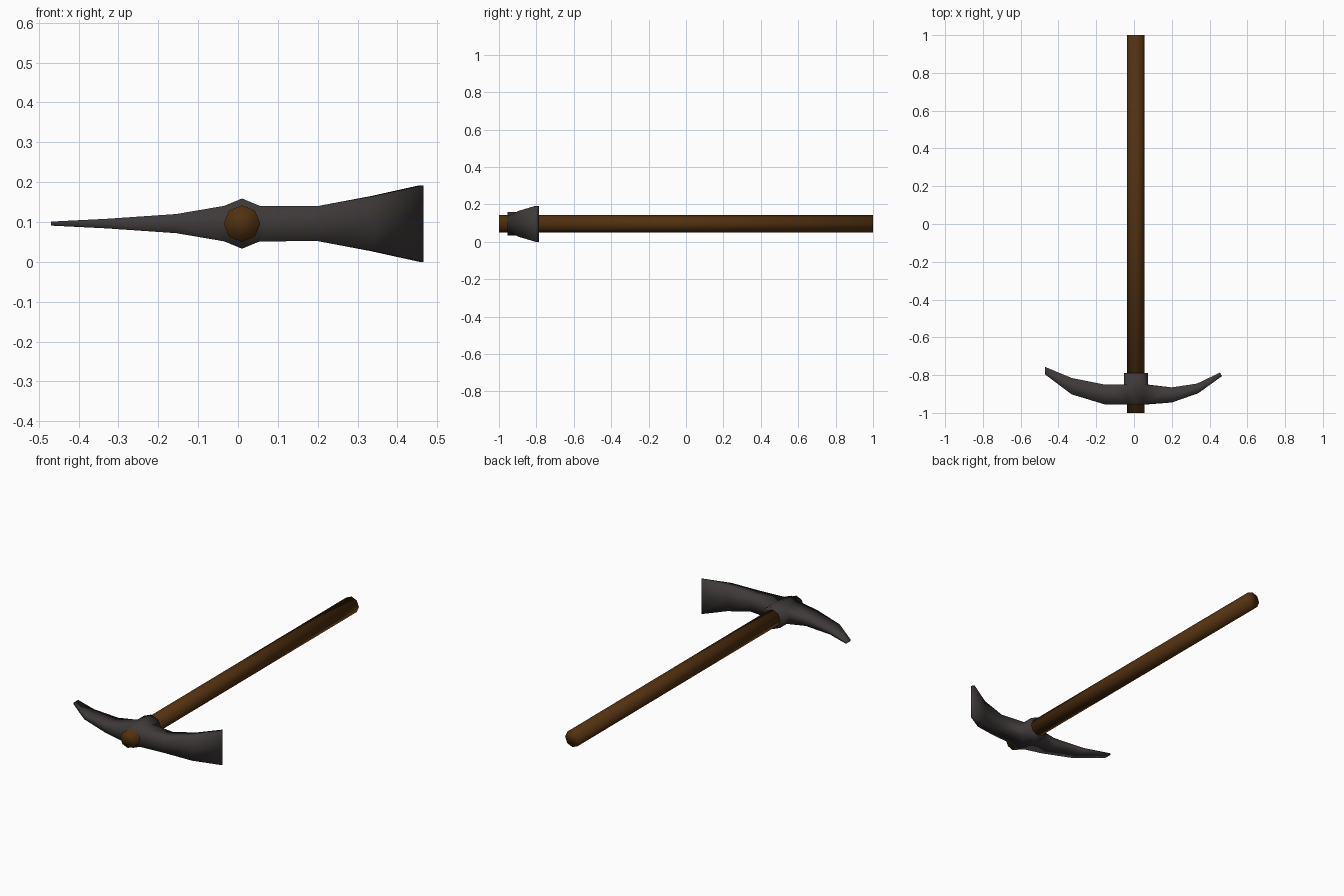
import bpy, bmesh, math

if "Cube" in bpy.data.objects:
    bpy.data.objects.remove(bpy.data.objects["Cube"])

CX, CZ = 0.01, 0.096   # handle axis


def material(name, rgb):
    m = bpy.data.materials.new(name)
    m.diffuse_color = (*rgb, 1)
    m.use_nodes = True
    m.node_tree.nodes["Principled BSDF"].inputs["Base Color"].default_value = m.diffuse_color
    return m


def finish(bm, name, mat):
    bmesh.ops.recalc_face_normals(bm, faces=bm.faces)
    me = bpy.data.meshes.new(name)
    bm.to_mesh(me)
    bm.free()
    for p in me.polygons:
        p.use_smooth = True
    me.materials.append(mat)
    ob = bpy.data.objects.new(name, me)
    bpy.context.collection.objects.link(ob)


def ring(bm, y, r, n=8):
    step = math.tau / n
    return [bm.verts.new((CX + r * math.cos(k * step), y, CZ + r * math.sin(k * step)))
            for k in range(n)]


def bridge(bm, a, b, skip=()):
    n = len(a)
    for k in range(n):
        if k not in skip:
            bm.faces.new((a[k], a[(k + 1) % n], b[(k + 1) % n], b[k]))


wood = material("brown wood", (0.085, 0.03, 0.005))
iron = material("dark iron", (0.05, 0.042, 0.042))

# Handle: long eight-sided shaft
bm = bmesh.new()
a, b = ring(bm, -1, 0.046), ring(bm, 1, 0.046)
bridge(bm, a, b)
bm.faces.new(a)
bm.faces.new(b)
finish(bm, "handle", wood)

# Head: octagonal collar with openings on both sides for the arms
bm = bmesh.new()
front, mid, back = (ring(bm, y, 0.063) for y in (-0.955, -0.85, -0.79))
bridge(bm, front, mid, skip=(7, 0, 3, 4))
bridge(bm, mid, back)
bm.faces.new(front)
bm.faces.new(back)

# Arm sections: x at front, y at front, x at back, y at back, half height
blade = [(0.2, -0.945, 0.2, -0.865, 0.044),
         (0.34, -0.896, 0.333, -0.845, 0.069),
         (0.466, -0.805, 0.455, -0.787, 0.096)]
spike = [(-0.155, -0.955, -0.155, -0.85, 0.024),
         (-0.33, -0.902, -0.33, -0.815, 0.012),
         (-0.47, -0.797, -0.47, -0.757, 0.005)]
for sections, ks in ((blade, (7, 0, 1)), (spike, (5, 4, 3))):
    loop = [front[k] for k in ks] + [mid[k] for k in reversed(ks)]
    for xf, yf, xb, yb, h in sections:
        new = [bm.verts.new((xf, yf, CZ + s * h)) for s in (-1, 0, 1)]
        new += [bm.verts.new((xb, yb, CZ + s * h)) for s in (1, 0, -1)]
        bridge(bm, loop, new)
        loop = new
    bm.faces.new(loop)
finish(bm, "pick_head", iron)
